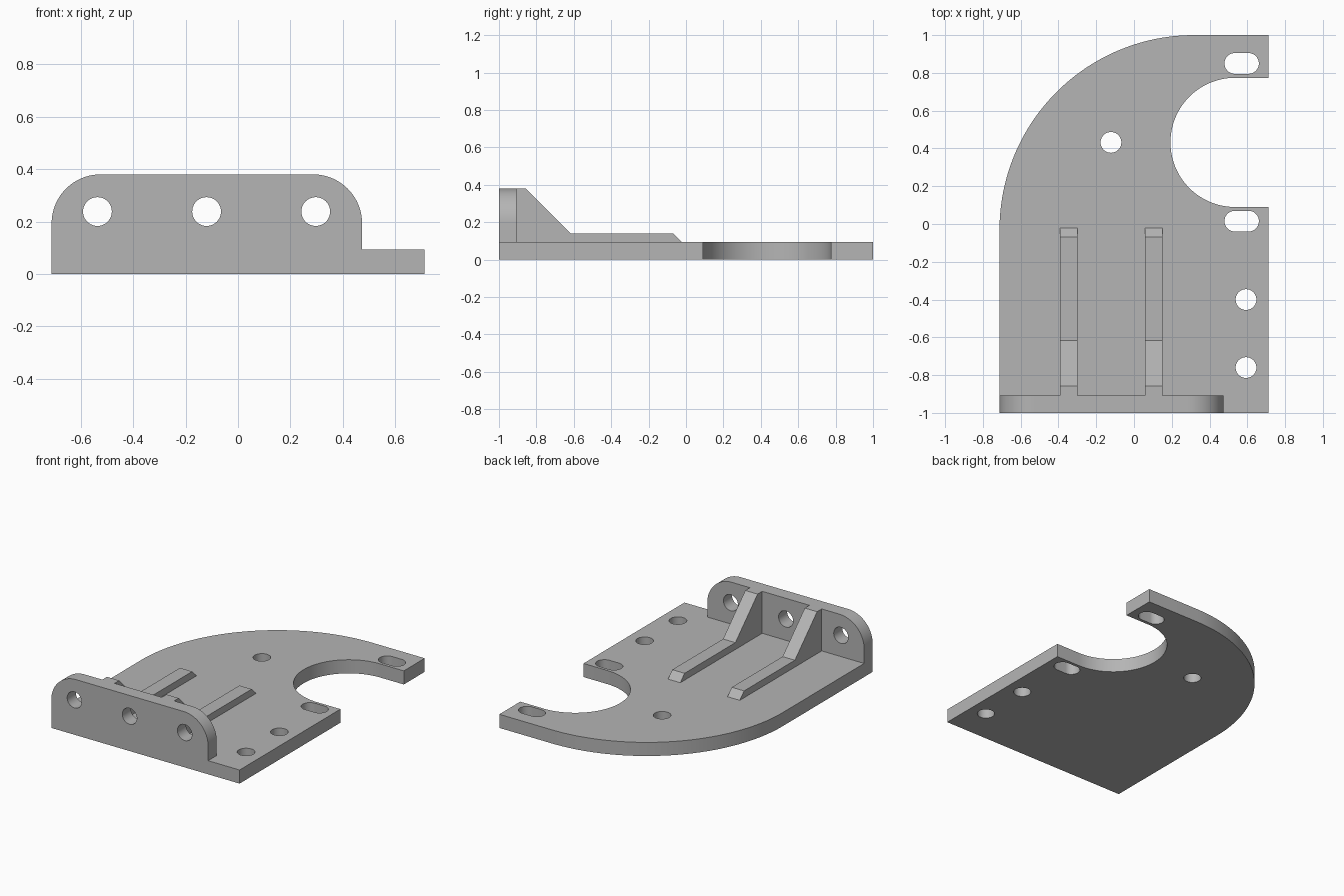
import bpy, bmesh
from math import cos, sin, radians
from mathutils import Matrix

cube = bpy.data.objects.get("Cube")
if cube:
    bpy.data.objects.remove(cube, do_unlink=True)

# Single grey finish
grey = bpy.data.materials.new("matte grey")
grey.use_nodes = True
colour = (0.46, 0.46, 0.46, 1)
grey.diffuse_color = colour
grey.node_tree.nodes["Principled BSDF"].inputs["Base Color"].default_value = colour


def arc(cx, cy, r, start, end, steps=24):
    angles = [radians(start + (end - start) * i / steps) for i in range(steps + 1)]
    return [(cx + r * cos(a), cy + r * sin(a)) for a in angles]


def hole(cx, cy, r):
    return arc(cx, cy, r, 0, 360, 40)[:-1]


def slot(cx, cy, r, half):
    return arc(cx + half, cy, r, -90, 90) + arc(cx - half, cy, r, 90, 270)


def extrude(name, loops, thickness, matrix):
    """Fill the outline, leave its holes open, and give it thickness."""
    curve = bpy.data.curves.new(name + "_outline", "CURVE")
    curve.dimensions = "2D"
    curve.fill_mode = "BOTH"
    curve.extrude = thickness / 2
    for loop in loops:
        spline = curve.splines.new("POLY")
        spline.points.add(len(loop) - 1)
        for point, (u, v) in zip(spline.points, loop):
            point.co = (u, v, 0, 1)
        spline.use_cyclic_u = True
    helper = bpy.data.objects.new(name + "_helper", curve)
    bpy.context.collection.objects.link(helper)
    bpy.context.view_layer.update()
    graph = bpy.context.evaluated_depsgraph_get()
    mesh = bpy.data.meshes.new_from_object(helper.evaluated_get(graph))
    bpy.data.objects.remove(helper)
    bpy.data.curves.remove(curve)

    bm = bmesh.new()
    bm.from_mesh(mesh)
    bmesh.ops.remove_doubles(bm, verts=bm.verts, dist=0.0001)
    bm.transform(matrix)
    bmesh.ops.recalc_face_normals(bm, faces=bm.faces)
    bm.to_mesh(mesh)
    bm.free()
    mesh.name = name
    mesh.materials.clear()
    mesh.materials.append(grey)
    obj = bpy.data.objects.new(name, mesh)
    bpy.context.collection.objects.link(obj)
    bpy.ops.object.select_all(action="DESELECT")
    obj.select_set(True)
    bpy.context.view_layer.objects.active = obj
    bpy.ops.object.shade_smooth_by_angle(angle=radians(30))
    return obj


W = 0.712     # half width
T = 0.093     # plate thickness
R = 0.055     # hole radius

# Base plate with a large rounded corner and a round bite
outline = [(-W, -1), (W, -1), (W, 0.09)]
outline += arc(0.535, 0.432, 0.342, 270, 90, 64)
outline += [(W, 0.774), (W, 1)]
outline += arc(-W + 1.03, -0.03, 1.03, 90, 180, 64)
plate_holes = [hole(0.593, -0.4, R), hole(0.593, -0.76, R), hole(-0.122, 0.432, R)]
plate_holes += [slot(0.57, y, R, 0.036) for y in (0.85, 0.015)]
extrude("base_plate", [outline] + plate_holes, T, Matrix.Translation((0, 0, T / 2)))

# Upright front flange with three holes
right, top, corner = 0.474, 0.38, 0.187
flange = [(-W, T), (right, T)]
flange += arc(right - corner, top - corner, corner, 0, 90)
flange += arc(-W + corner, top - corner, corner, 90, 180)
flange_holes = [hole(x, 0.238, R) for x in (-0.537, -0.12, 0.297)]
extrude("front_flange", [flange] + flange_holes, T,
        Matrix.Translation((0, -1 + T / 2, 0)) @ Matrix.Rotation(radians(90), 4, "X"))

# Two stiffening ribs running back from the flange
rib = [(-1 + T, T), (-0.022, T), (-0.068, 0.14), (-0.617, 0.14), (-0.857, top), (-1 + T, top)]
to_side = Matrix(((0, 0, 1, 0), (1, 0, 0, 0), (0, 1, 0, 0), (0, 0, 0, 1)))
for name, x in (("right_rib", -0.345), ("left_rib", 0.105)):
    extrude(name, [rib], T, Matrix.Translation((x, 0, 0)) @ to_side)
